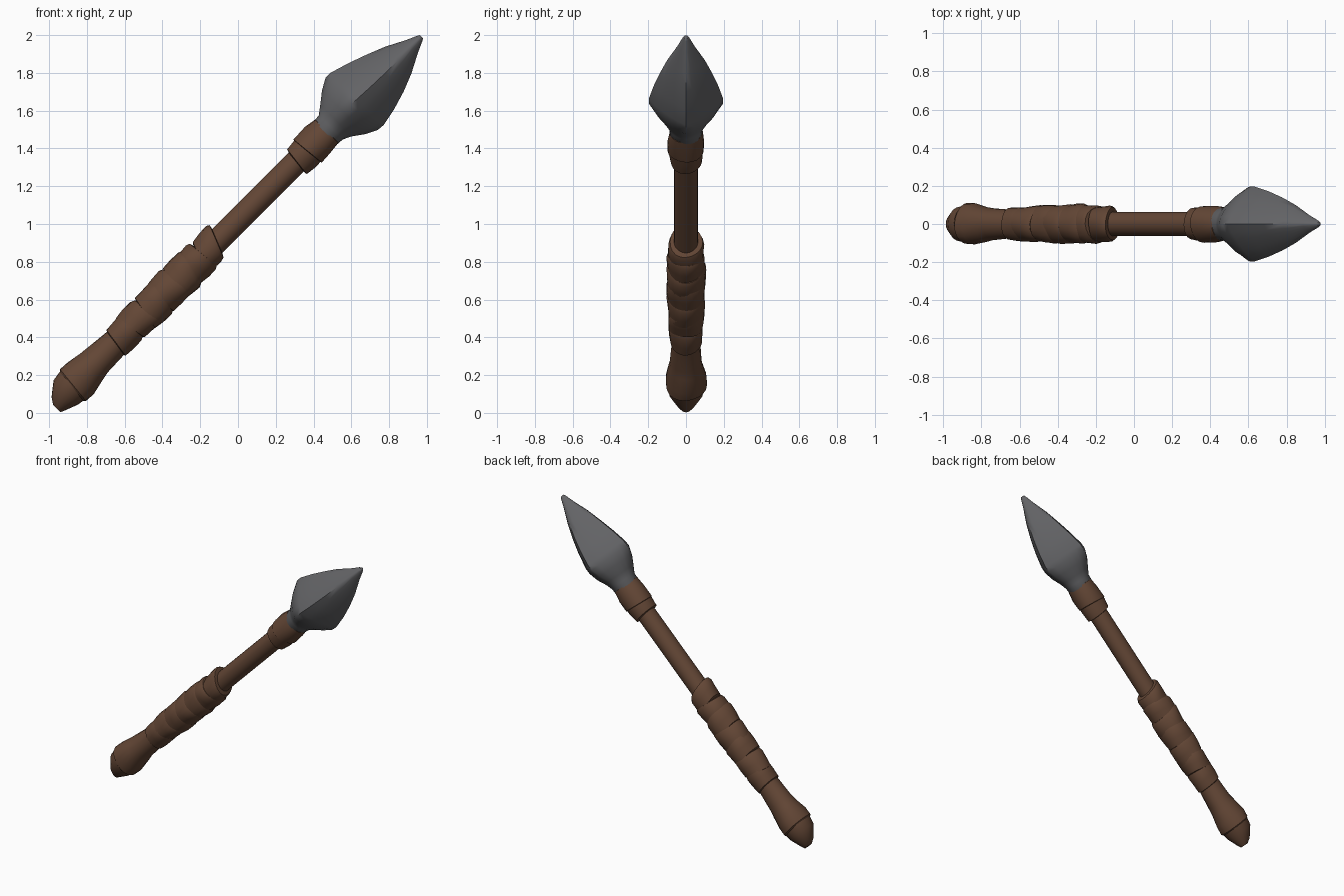
import bpy
import bmesh
import math
from mathutils import Vector

if "Cube" in bpy.data.objects:
    bpy.data.objects.remove(bpy.data.objects["Cube"])

R2 = math.sqrt(0.5)
ORIGIN = Vector((0, 0, 1.02))
ALONG = Vector((R2, 0, R2))      # axis of the shaft
ACROSS = Vector((-R2, 0, R2))    # up and across the shaft
SIDE = Vector((0, 1, 0))


def material(name, rgb):
    m = bpy.data.materials.new(name)
    m.diffuse_color = (*rgb, 1)
    m.use_nodes = True
    m.node_tree.nodes["Principled BSDF"].inputs["Base Color"].default_value = m.diffuse_color
    return m


BROWN = material("brown_leather_wood", (0.125, 0.062, 0.036))
GREY = material("dark_grey_stone", (0.125, 0.126, 0.133))


def loft(name, rings, mat, sides=20, angle=35, wobble=0.0):
    """Rings are (distance along, radius, across offset, tilt, section exponent)."""
    bm = bmesh.new()
    loops = []
    for ring in rings:
        s, r, off, tilt, power = (tuple(ring) + (0, 0, 2)[len(ring) - 2:])
        loop = []
        for i in range(sides):
            a = 2 * math.pi * i / sides
            c, d = math.cos(a), math.sin(a)
            k = (abs(c) ** power + abs(d) ** power) ** (-1 / power)
            k *= r * (1 + wobble * math.sin(3 * a + s * 23))
            p = c * k + off
            loop.append(bm.verts.new(
                ORIGIN + ALONG * (s + tilt * c * k) + ACROSS * p + SIDE * (d * k)))
        loops.append(loop)
    for lo, hi in zip(loops, loops[1:]):
        for i in range(sides):
            j = (i + 1) % sides
            bm.faces.new((lo[i], lo[j], hi[j], hi[i]))
    bm.faces.new(loops[0])
    bm.faces.new(loops[-1])
    bmesh.ops.recalc_face_normals(bm, faces=bm.faces)
    mesh = bpy.data.meshes.new(name)
    bm.to_mesh(mesh)
    bm.free()
    mesh.materials.append(mat)
    ob = bpy.data.objects.new(name, mesh)
    bpy.context.collection.objects.link(ob)
    bpy.ops.object.select_all(action='DESELECT')
    ob.select_set(True)
    bpy.context.view_layer.objects.active = ob
    bpy.ops.object.shade_smooth_by_angle(angle=math.radians(angle))
    return ob


# Wooden shaft
loft("shaft", [(-1.1, 0.07), (-0.8, 0.07), (-0.15, 0.064), (0.66, 0.064)], BROWN)

# Pointed butt with a rough swelling
loft("butt", [(-1.384, 0.027, -0.027), (-1.36, 0.05, -0.014), (-1.29, 0.091),
              (-1.235, 0.1)], BROWN)
loft("butt_collar", [(-1.245, 0.098, 0, 0.1), (-1.235, 0.108, 0, 0.1),
                     (-1.18, 0.108, 0, 0.1), (-1.10, 0.092, 0, 0.1),
                     (-1.05, 0.084, 0, 0.1), (-0.9, 0.074)], BROWN, wobble=0.03)

# Overlapping leather wraps on the grip: (start, end, radius, tilt)
wraps = [(-0.92, -0.78, 0.088, 0.15), (-0.81, -0.67, 0.094, -0.2),
         (-0.70, -0.56, 0.099, 0.2), (-0.60, -0.45, 0.101, -0.15),
         (-0.49, -0.35, 0.103, 0.25), (-0.39, -0.26, 0.099, -0.1),
         (-0.29, -0.16, 0.093, 0.4)]
for n, (a, b, r, t) in enumerate(wraps, 1):
    loft(f"grip_wrap_{n}", [(a, r * 0.85, 0, t), (a + 0.005, r * 0.95, 0, t),
                            (a + 0.06, r, 0, t), (b - 0.02, r * 1.02, 0, t),
                            (b, r * 0.93, 0, t), (b + 0.004, r * 0.75, 0, t)],
         BROWN, wobble=0.035)

# Binding under the head
loft("lower_binding", [(0.435, 0.062, 0, 0.12), (0.44, 0.083, 0, 0.12),
                       (0.50, 0.09, 0, 0.12), (0.57, 0.09, 0, 0.12)],
     BROWN, wobble=0.03)
loft("upper_binding", [(0.515, 0.085, 0, -0.1), (0.52, 0.096, 0, -0.1),
                       (0.60, 0.096), (0.665, 0.087), (0.68, 0.07)],
     BROWN, wobble=0.03)

# Stone head: round neck flowing into a four-ridged point
loft("spear_head", [(0.64, 0.076), (0.655, 0.087), (0.695, 0.09, 0, 0, 1.9),
                    (0.74, 0.118, 0.006, 0, 1.6), (0.80, 0.163, 0.008, 0, 1.35),
                    (0.86, 0.195, 0.01, 0, 1.2), (0.90, 0.197, 0.008, 0, 1.17),
                    (1.00, 0.172, 0.003, 0, 1.17), (1.10, 0.139, 0, 0, 1.17),
                    (1.20, 0.099, 0, 0, 1.2), (1.30, 0.047, 0, 0, 1.3),
                    (1.36, 0.02, 0, 0, 1.6), (1.373, 0.012)],
     GREY, sides=24, angle=60)
